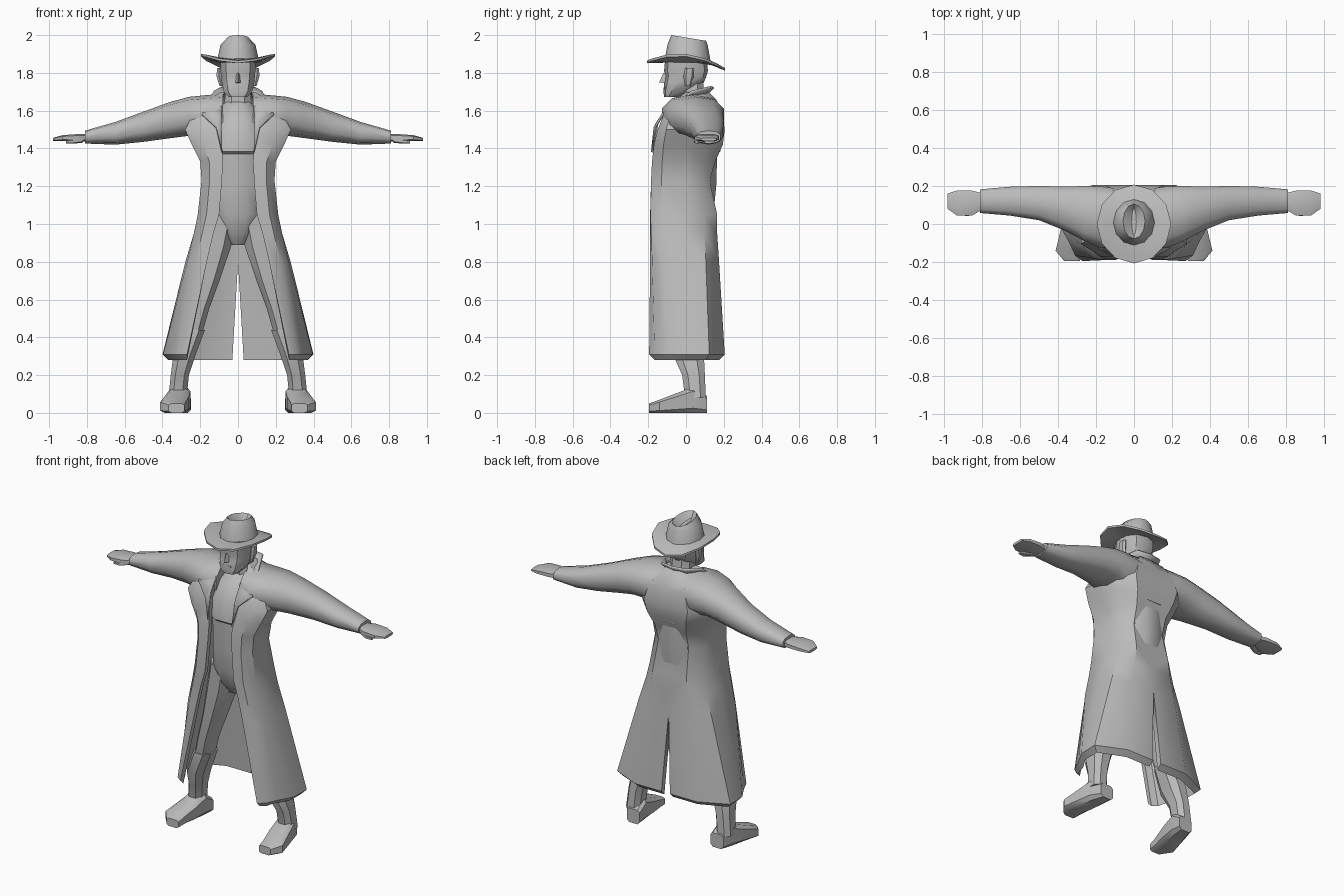
import bpy, bmesh
from math import sin, cos, pi

cube = bpy.data.objects.get("Cube")
if cube:
    bpy.data.objects.remove(cube, do_unlink=True)

grey = bpy.data.materials.new("plain_grey")
grey.use_nodes = True
grey.diffuse_color = (0.5, 0.5, 0.5, 1)
grey.node_tree.nodes["Principled BSDF"].inputs["Base Color"].default_value = (0.5, 0.5, 0.5, 1)


def finish(name, bm, mirror=False, thick=0, angle=35):
    """Turn a bmesh into a named object with optional mirroring and thickness."""
    bmesh.ops.recalc_face_normals(bm, faces=bm.faces[:])
    mesh = bpy.data.meshes.new(name)
    bm.to_mesh(mesh)
    bm.free()
    mesh.materials.append(grey)
    obj = bpy.data.objects.new(name, mesh)
    bpy.context.collection.objects.link(obj)
    if mirror:
        mod = obj.modifiers.new("Mirror", "MIRROR")
        mod.use_clip = True
    if thick:
        mod = obj.modifiers.new("Thickness", "SOLIDIFY")
        mod.thickness = thick
        mod.offset = 0
    bpy.ops.object.select_all(action="DESELECT")
    obj.select_set(True)
    bpy.context.view_layer.objects.active = obj
    bpy.ops.object.shade_smooth_by_angle(angle=angle * pi / 180)


def bridge(bm, a, b, closed=True):
    """Join two equal rows of vertices with quads."""
    n = len(a)
    for i in range(n if closed else n - 1):
        j = (i + 1) % n
        bm.faces.new((a[i], a[j], b[j], b[i]))


def loft(name, axis, rings, n=8, power=0.8, mirror=False, angle=35):
    """Skin rings given as (position, centre u, centre v, radius u, radius v)."""
    bm = bmesh.new()
    angles = [2 * pi * (i + 0.5) / n for i in range(n)]
    top_u = max(abs(cos(a)) for a in angles) ** power
    top_v = max(abs(sin(a)) for a in angles) ** power
    rows = []
    for pos, cu, cv, ru, rv in rings:
        row = []
        for a in angles:
            c, s = (abs(t) ** power * (1 if t > 0 else -1) for t in (cos(a), sin(a)))
            u, v = cu + ru * c / top_u, cv + rv * s / top_v
            row.append(bm.verts.new({"X": (pos, u, v), "Y": (u, pos, v), "Z": (u, v, pos)}[axis]))
        rows.append(row)
    for a, b in zip(rows, rows[1:]):
        bridge(bm, a, b)
    bm.faces.new(rows[0])
    bm.faces.new(rows[-1])
    finish(name, bm, mirror, angle=angle)


def hull(name, points):
    bm = bmesh.new()
    verts = [bm.verts.new(p) for p in points]
    bmesh.ops.convex_hull(bm, input=verts)
    finish(name, bm)


# Body under the coat
loft("torso", "Z", [(1.65, 0, .04, .07, .07), (1.6, 0, .03, .1, .12), (1.5, 0, .01, .15, .158),
                    (1.385, 0, .01, .14, .172), (1.37, 0, .01, .13, .155), (1.2, 0, .01, .13, .15),
                    (1.05, 0, .01, .14, .135), (.95, 0, .02, .09, .12), (.89, 0, .02, .04, .08)], 12)
loft("neck", "Z", [(1.58, 0, .04, .085, .075), (1.67, 0, .03, .068, .065), (1.77, 0, .03, .065, .06)])
loft("leg", "Z", [(1.06, .08, .01, .08, .11), (.88, .115, .01, .078, .1), (.7, .158, 0, .06, .085),
                  (.55, .205, 0, .052, .07), (.42, .24, .01, .05, .065)], mirror=True)
loft("boot_shaft", "Z", [(.44, .235, .01, .06, .072), (.3, .285, .015, .058, .08),
                         (.2, .308, .04, .048, .06), (.08, .32, .05, .048, .055)], mirror=True)
loft("boot_foot", "Y", [(.11, .295, .045, .045, .045), (.04, .31, .07, .058, .07),
                        (-.05, .325, .052, .065, .052), (-.14, .345, .035, .067, .035),
                        (-.195, .325, .025, .042, .025)], power=0.5, mirror=True)

# Sleeves and hands
loft("sleeve", "X", [(.08, .04, 1.56, .145, .13), (.17, .035, 1.57, .162, .112),
                     (.26, .055, 1.57, .145, .103), (.36, .08, 1.55, .116, .096),
                     (.5, .11, 1.515, .09, .08), (.65, .12, 1.48, .076, .06),
                     (.81, .12, 1.46, .062, .034)], 10, mirror=True, angle=50)
loft("hand", "X", [(.79, .12, 1.455, .04, .02), (.85, .11, 1.457, .065, .019), (.93, .11, 1.455, .066, .015),
                   (.98, .12, 1.448, .04, .008)], power=0.6, mirror=True)
loft("thumb", "X", [(.82, .085, 1.445, .02, .014), (.87, .06, 1.437, .018, .012),
                    (.91, .055, 1.434, .01, .007)], 6, mirror=True)

# Long coat: half sections (z, front edge x, front y, outer x, back y, slit x)
coat_rows = [(1.7, .07, 0, .09, .12, 0), (1.66, .09, -.05, .15, .16, 0), (1.6, .09, -.11, .23, .19, 0),
             (1.5, .09, -.15, .28, .205, 0), (1.42, .085, -.17, .245, .195, 0), (1.33, .08, -.18, .2, .155, 0),
             (1.23, .085, -.185, .193, .125, 0), (1.05, .1, -.19, .215, .165, 0), (.95, .13, -.19, .24, .165, 0),
             (.8, .165, -.19, .285, .175, 0), (.31, .27, -.195, .4, .205, .03)]


def coat_section(bm, row, inset=0):
    """Half section whose sides swing backwards towards the hem."""
    z, xf, yf, xo, yb, xs = row
    swing = max(0, min(1, (1.1 - z) / .8))
    yf, xo, yb = yf + inset, xo - inset, yb - inset
    z -= inset if z < .5 else 0
    pts = [(xf, yf), (xf + (.6 - .3 * swing) * (xo - xf), yf * (1 - .15 * swing)),
           (xo * (1 - .15 * swing), yf * (.7 - .2 * swing)), (xo * (.97 + .02 * swing), 0),
           (xo * (.86 + .14 * swing), .6 * yb), (xo * .55, yb), (xs, yb)]
    return [bm.verts.new((x, y, z)) for x, y in pts]


bm = bmesh.new()
outer = [coat_section(bm, r) for r in coat_rows]
inner = [coat_section(bm, r, .03) for r in coat_rows]
for i in range(len(outer) - 1):
    bridge(bm, outer[i], outer[i + 1], False)
    bridge(bm, inner[i], inner[i + 1], False)
    bm.faces.new((outer[i][0], outer[i + 1][0], inner[i + 1][0], inner[i][0]))
bm.faces.new((outer[-2][-1], outer[-1][-1], inner[-1][-1], inner[-2][-1]))
for k in (0, -1):
    bridge(bm, outer[k], inner[k], False)
finish("coat", bm, True, angle=40)

# Turned-out collar running down into pointed lapels
fold = [(0, .1, 1.68), (.07, .09, 1.68), (.085, .02, 1.67), (.085, -.095, 1.62), (.088, -.15, 1.54)]
rim = [(0, .145, 1.725), (.085, .13, 1.725), (.13, .03, 1.7), (.19, -.125, 1.58), (.115, -.166, 1.51)]
bm = bmesh.new()
a, b = ([bm.verts.new(p) for p in line] for line in (fold, rim))
bridge(bm, a, b, False)
bm.faces.new((a[-1], b[-1], bm.verts.new((.085, -.18, 1.38))))
finish("collar", bm, True, .012)

# Head
loft("head", "Z", [(1.672, 0, -.075, .05, .04), (1.7, 0, -.05, .075, .07), (1.75, 0, -.01, .086, .105),
                   (1.785, 0, 0, .09, .109), (1.81, 0, 0, .092, .116), (1.88, 0, 0, .095, .11)], 10)
hull("nose", [(.01, -.1, 1.8), (-.01, -.1, 1.8), (.019, -.1, 1.745), (-.019, -.1, 1.745),
              (0, -.142, 1.75), (0, -.12, 1.8)])
hull("mouth", [(x, y, z) for x in (-.028, .028) for y in (-.09, -.115) for z in (1.712, 1.724)])
loft("ear", "Z", [(1.73, .088, .01, .01, .014), (1.78, .1, .015, .013, .028),
                  (1.825, .1, .02, .012, .024)], 6, mirror=True)

# Hat brim: curled up at the sides, dipping at the back
N = 12
bm = bmesh.new()
rows = []
for rad, lift, curl in ((.1, .855, 0), (.15, .842, .5), (.195, .832, 1),
                        (.195, .845, 1), (.15, .862, .5), (.1, .876, 0)):
    row = []
    for i in range(N):
        c, s = cos(2 * pi * i / N), sin(2 * pi * i / N)
        z = 1 + lift + curl * (.055 * c * c - .02 * s)
        row.append(bm.verts.new((rad * c, rad * s * 1.06, z)))
    rows.append(row)
for i, row in enumerate(rows):
    bridge(bm, row, rows[(i + 1) % len(rows)])
finish("hat_brim", bm)

# Hat crown with a lengthwise crease
bm = bmesh.new()
rows = []
for z, rx, ry, cy, slope in ((1.862, .112, .122, .008, 0), (1.95, .092, .106, .008, 0),
                             (1.985, .058, .092, .014, .015), (1.95, .012, .07, .012, .01)):
    rows.append([bm.verts.new((rx * cos(2 * pi * i / N), cy + ry * sin(2 * pi * i / N),
                               z - slope * sin(2 * pi * i / N))) for i in range(N)])
for a, b in zip(rows, rows[1:]):
    bridge(bm, a, b)
bm.faces.new(rows[-1])
finish("hat_crown", bm)
